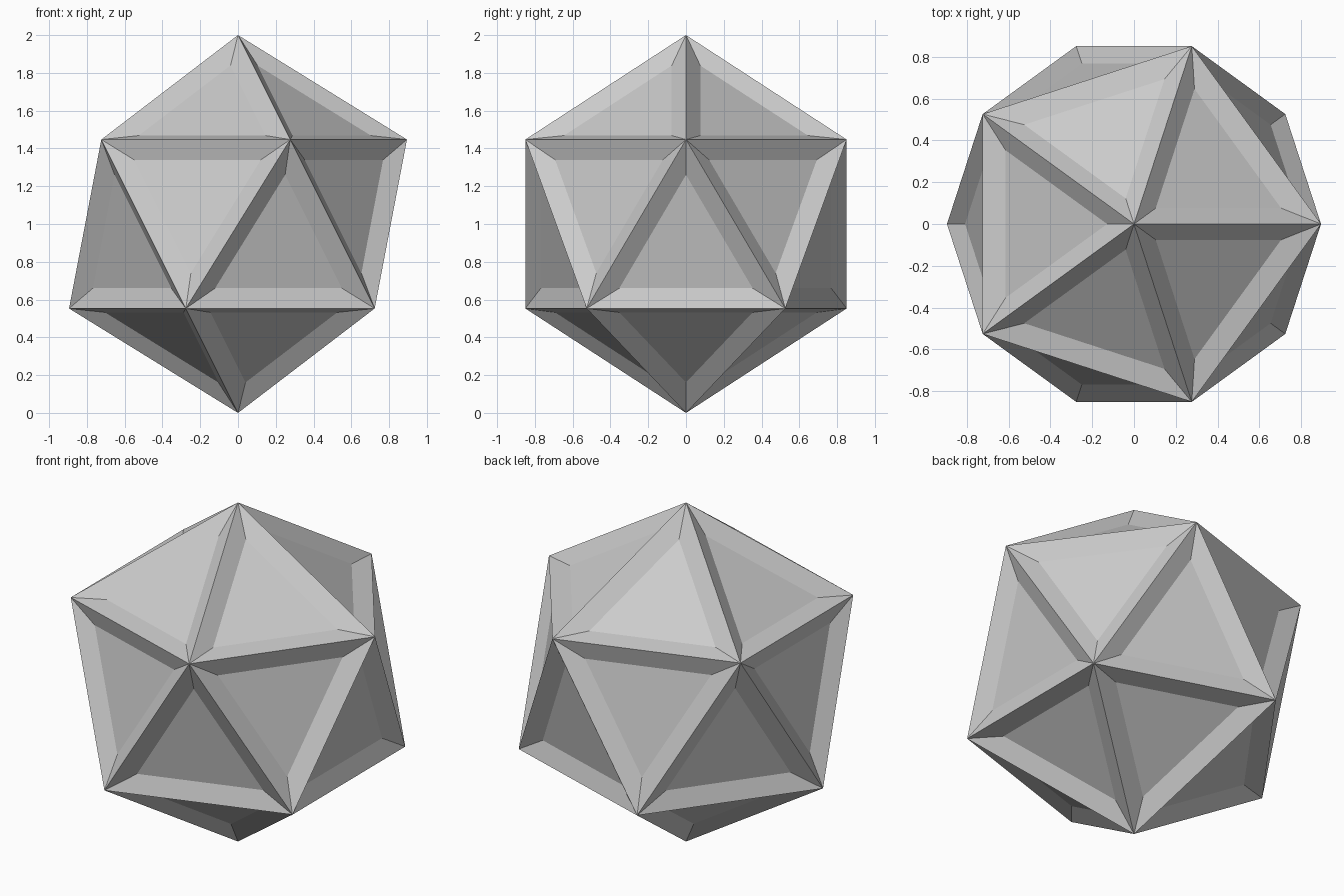
import bpy, bmesh
from mathutils import Matrix

if "Cube" in bpy.data.objects:
    bpy.data.objects.remove(bpy.data.objects["Cube"])

# Twenty-sided body, one vertex up, resting on z = 0
bm = bmesh.new()
bmesh.ops.create_icosphere(bm, subdivisions=1, radius=1.0,
                           matrix=Matrix.Translation((0, 0, 1)))
bm.normal_update()

# Every face becomes a sunken triangular panel with a sloping rim
bmesh.ops.inset_individual(bm, faces=bm.faces[:], thickness=0.1,
                           depth=-0.05, use_even_offset=True)
bm.normal_update()

mesh = bpy.data.meshes.new("panelled_icosahedron")
bm.to_mesh(mesh)
bm.free()
body = bpy.data.objects.new("panelled_icosahedron", mesh)
bpy.context.collection.objects.link(body)
